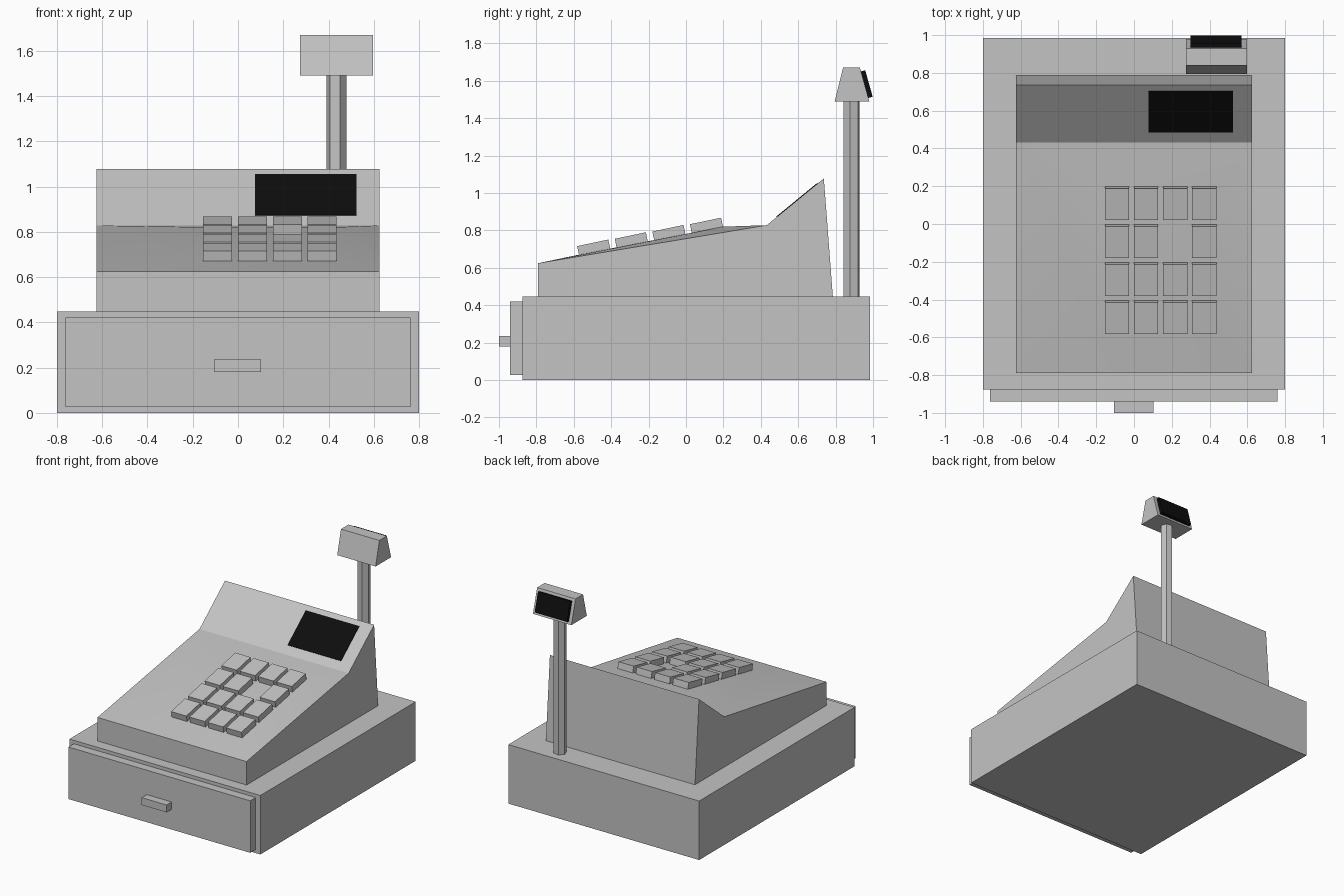
import bpy, bmesh, math
from mathutils import Vector

if "Cube" in bpy.data.objects:
    bpy.data.objects.remove(bpy.data.objects["Cube"])


def material(name, rgb):
    m = bpy.data.materials.new(name)
    m.diffuse_color = (*rgb, 1)
    m.use_nodes = True
    m.node_tree.nodes["Principled BSDF"].inputs["Base Color"].default_value = m.diffuse_color
    return m


GREY = material("grey plastic", (0.55, 0.55, 0.55))
BLACK = material("black screen", (0.004, 0.004, 0.004))


def finish(name, bm, mat):
    bmesh.ops.recalc_face_normals(bm, faces=bm.faces)
    mesh = bpy.data.meshes.new(name)
    bm.to_mesh(mesh)
    bm.free()
    mesh.materials.append(mat)
    ob = bpy.data.objects.new(name, mesh)
    bpy.context.collection.objects.link(ob)
    return ob


def prism_bm(profile, x0, x1):
    """Side profile of (y, z) points pulled along x."""
    bm = bmesh.new()
    face = bm.faces.new([bm.verts.new((x0, y, z)) for y, z in profile])
    out = bmesh.ops.extrude_face_region(bm, geom=[face])
    for v in out["geom"]:
        if isinstance(v, bmesh.types.BMVert):
            v.co.x = x1
    # keep the starting cap so that the solid is closed
    if not face.is_valid or len(bm.faces) < len(profile) + 2:
        bmesh.ops.holes_fill(bm, edges=bm.edges)
    bmesh.ops.recalc_face_normals(bm, faces=bm.faces)
    return bm


def prism(name, profile, x0, x1, mat=GREY):
    return finish(name, prism_bm(profile, x0, x1), mat)


def box(name, x0, x1, y0, y1, z0, z1):
    return prism(name, [(y0, z0), (y1, z0), (y1, z1), (y0, z1)], x0, x1)


def slab(name, a, b, thick, x0, x1, mat):
    """Plate lying on the slanted line a-b, raised to the line's left."""
    a, b = Vector(a), Vector(b)
    d = (b - a).normalized()
    n = Vector((-d.y, d.x)) * thick
    return prism(name, [a, b, b + n, a + n], x0, x1, mat)


# Cash drawer base
box("base", -0.80, 0.80, -0.875, 0.985, 0, 0.447)
box("drawer_front", -0.763, 0.761, -0.94, -0.87, 0.027, 0.421)
box("drawer_handle", -0.107, 0.102, -1.0, -0.935, 0.18, 0.236)

# Wedge body, with a slightly raised keypad area in its sloping top
KX, KY = (-0.155, 0.437), (-0.575, 0.2)


def key_z(y):
    return 0.67 + (y + 0.575) * 0.194


bm = prism_bm([(-0.79, 0.447), (0.785, 0.447), (0.737, 1.078),
               (0.432, 0.828), (-0.79, 0.625)], -0.625, 0.625)
bm.normal_update()
top = max(bm.faces, key=lambda f: f.normal.z)
bmesh.ops.inset_individual(bm, faces=[top], thickness=0.2)
for v in top.verts:
    v.co.x = KX[v.co.x > 0]
    v.co.y = KY[v.co.y > -0.18]
    v.co.z = key_z(v.co.y)
body = finish("body", bm, GREY)
bpy.context.view_layer.objects.active = body
body.select_set(True)
bpy.ops.object.shade_smooth_by_angle(angle=math.radians(35))

# Keys, one of them missing
tilt = math.atan(0.21)
for row in range(4):
    for col in range(4):
        if (row, col) == (2, 2):
            continue
        x, y = -0.09 + 0.154 * col, -0.488 + 0.201 * row
        dy, dz = 0.085 * math.cos(tilt), 0.085 * math.sin(tilt)
        z = key_z(y) - 0.004
        slab(f"key_{row}_{col}", (y - dy, z - dz), (y + dy, z + dz),
             0.052, x - 0.064, x + 0.064, GREY)

# Operator screen on the steep slope
slab("operator_screen", (0.486, 0.872), (0.705, 1.0515), 0.004,
     0.076, 0.524, BLACK)

# Six-sided pole
bm = bmesh.new()
bmesh.ops.create_cone(bm, cap_ends=True, segments=6, radius1=0.045,
                      radius2=0.045, depth=1.06)
for v in bm.verts:
    a = math.atan2(v.co.y, v.co.x)
    k = round((a - math.pi / 2) / (math.pi / 3))
    a = math.radians(-10) + k * math.pi / 3
    v.co = (0.436 + 0.045 * math.cos(a), 0.885 + 0.045 * math.sin(a), v.co.z + 0.97)
finish("pole", bm, GREY)

# Customer display facing the back
prism("display_head", [(0.795, 1.49), (0.98, 1.49), (0.93, 1.67), (0.84, 1.67)],
      0.275, 0.597)
slab("customer_screen", (0.934, 1.65), (0.974, 1.508), 0.025, 0.30, 0.57, BLACK)
